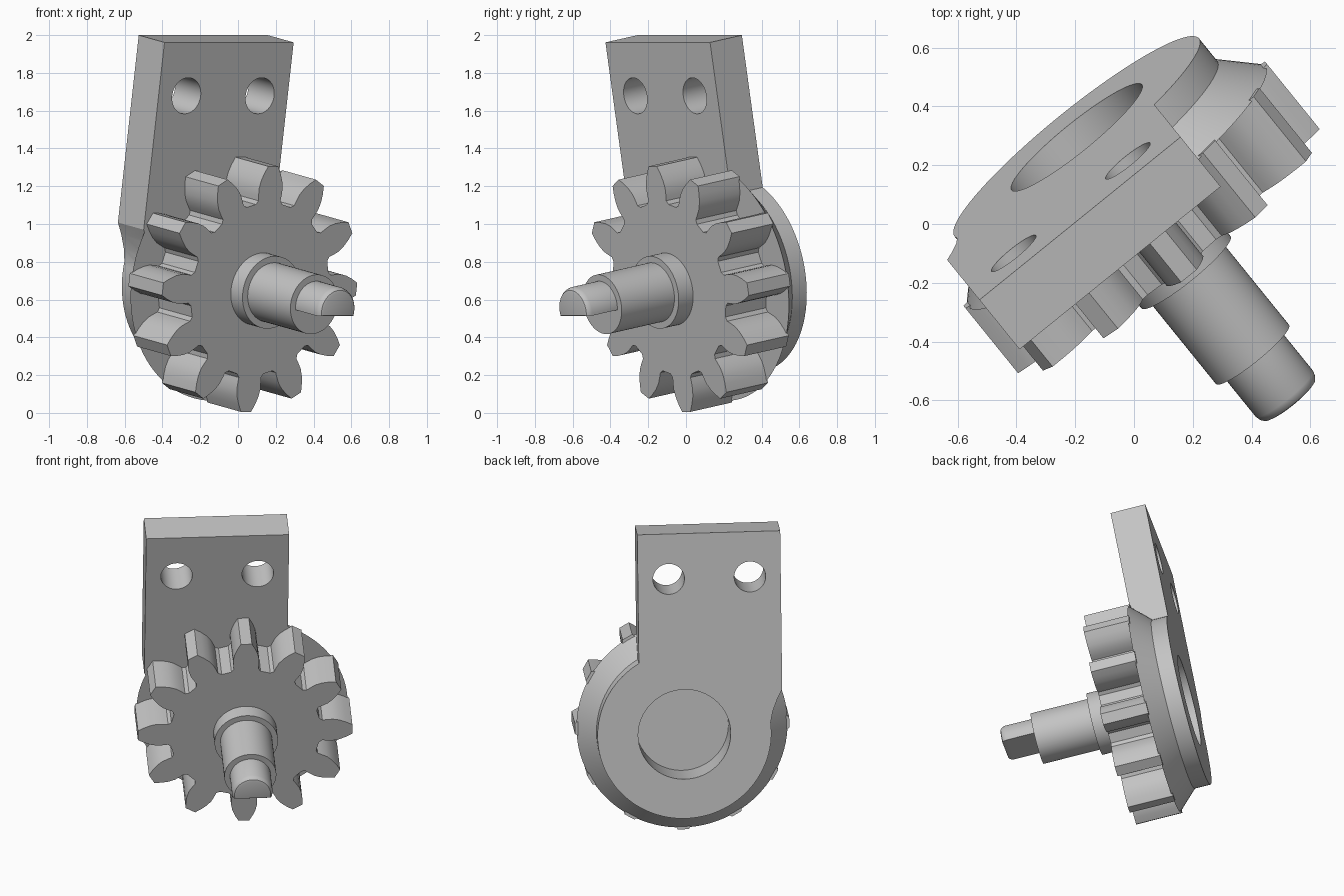
import bpy, bmesh
from math import sin, cos, pi, radians
from mathutils import Matrix

if "Cube" in bpy.data.objects:
    bpy.data.objects.remove(bpy.data.objects["Cube"], do_unlink=True)

# The parts share one tilted frame: x across the plate, z up it, -y along the shaft
FRAME = (Matrix.Translation((-0.195, 0.295, 0.742))
         @ Matrix.Rotation(radians(39), 4, 'Z') @ Matrix.Rotation(radians(10), 4, 'X'))

grey = bpy.data.materials.new("plain_grey")
grey.use_nodes = True
grey.diffuse_color = (0.55, 0.55, 0.55, 1)
grey.node_tree.nodes["Principled BSDF"].inputs["Base Color"].default_value = grey.diffuse_color


def circle(r, n=64, cx=0, cz=0):
    return [(cx + r * cos(2 * pi * i / n), cz + r * sin(2 * pi * i / n)) for i in range(n)]


def finish(obj):
    obj.data.shade_smooth()
    obj.data.set_sharp_from_angle(angle=radians(25))


def loft(name, sections):
    """Join (outline, depth) sections of equal point count into a capped solid."""
    bm = bmesh.new()
    rings = [[bm.verts.new((x, -d, z)) for x, z in pts] for pts, d in sections]
    for a, b in zip(rings, rings[1:]):
        for i in range(len(a)):
            j = (i + 1) % len(a)
            bm.faces.new((a[i], a[j], b[j], b[i]))
    bm.faces.new(rings[0])
    bm.faces.new(rings[-1])
    bmesh.ops.recalc_face_normals(bm, faces=bm.faces)
    me = bpy.data.meshes.new(name)
    bm.to_mesh(me)
    bm.free()
    me.materials.append(grey)
    obj = bpy.data.objects.new(name, me)
    bpy.context.collection.objects.link(obj)
    obj.matrix_world = FRAME
    finish(obj)
    return obj


def combine(obj, other, operation):
    """Apply a boolean and drop the second object."""
    mod = obj.modifiers.new("combine", 'BOOLEAN')
    mod.operation, mod.object, mod.solver = operation, other, 'EXACT'
    bpy.context.view_layer.update()
    result = bpy.data.meshes.new_from_object(
        obj.evaluated_get(bpy.context.evaluated_depsgraph_get()))
    obj.modifiers.clear()
    obj.data = result
    bpy.data.objects.remove(other, do_unlink=True)
    finish(obj)


# Mounting plate, with a hollow under its outer corner, joined to the bevelled disc
plate_outline = [(-0.605, 1.277), (-0.605, 0.27), (-0.575, 0.21), (-0.545, 0.13),
                 (-0.52, 0), (0.275, 0), (0.275, 1.277)]
body = loft("mounting_plate", [(plate_outline, 0), (plate_outline, 0.22)])
disc = loft("bevelled_disc", [(circle(0.535, 96), 0), (circle(0.535, 96), 0.1),
                              (circle(0.65, 96), 0.22)])
combine(body, disc, 'UNION')

# Bolt holes and the round recess in the back
for r, x, z in [(0.097, -0.415, 0.99), (0.097, 0.085, 0.99), (0.285, 0, 0)]:
    hole = circle(r, 64, x, z)
    combine(body, loft("hole_cutter", [(hole, -0.1), (hole, 0.3)]), 'DIFFERENCE')

# Gear: twelve teeth, each given as radius and half width up one flank
TEETH = 12
flank = [(0.455, 0.09), (0.475, 0.075), (0.5, 0.078), (0.54, 0.08),
         (0.58, 0.072), (0.62, 0.056), (0.66, 0.034)]
tooth = [(r, -w) for r, w in flank] + [(r, w) for r, w in reversed(flank)]
gear_outline = []
for k in range(TEETH):
    a = 2 * pi * k / TEETH
    gear_outline += [(r * cos(a) - w * sin(a), r * sin(a) + w * cos(a)) for r, w in tooth]
loft("gear", [(gear_outline, 0.212), (gear_outline, 0.5)])

# Collar and shaft
loft("shaft_collar", [(circle(0.195), 0.48), (circle(0.195), 0.6)])
loft("shaft", [(circle(0.16), 0.48), (circle(0.16), 0.965)])

# Shaft tip: round above, flat below, with a rounded end
start = -0.24
arc = [start + (pi - 2 * start) * i / 32 for i in range(33)]
tip = [(0.125 * cos(a), 0.125 * sin(a)) for a in arc]


def shrink(s):
    return [(x * s, z * s) for x, z in tip]


loft("shaft_tip", [(tip, 0.94), (tip, 1.14), (shrink(0.96), 1.157),
                   (shrink(0.89), 1.168), (shrink(0.79), 1.172)])
